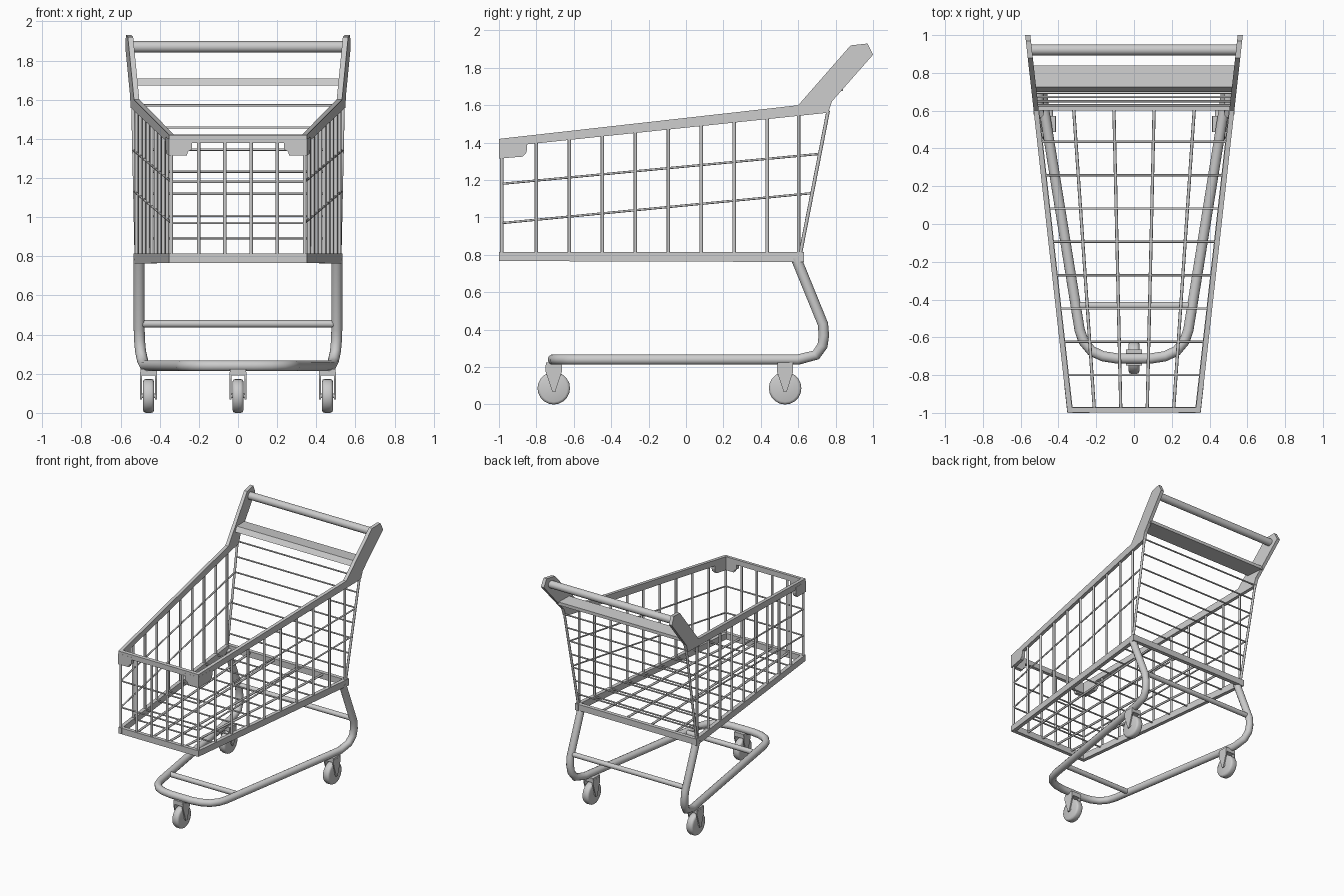
import bpy, bmesh, math
from mathutils import Vector, Matrix

if "Cube" in bpy.data.objects:
    bpy.data.objects.remove(bpy.data.objects["Cube"])


def finish(name, bm, smooth=False):
    bmesh.ops.recalc_face_normals(bm, faces=bm.faces)
    me = bpy.data.meshes.new(name)
    bm.to_mesh(me)
    bm.free()
    ob = bpy.data.objects.new(name, me)
    bpy.context.collection.objects.link(ob)
    if smooth:
        bpy.ops.object.select_all(action='DESELECT')
        ob.select_set(True)
        bpy.context.view_layer.objects.active = ob
        bpy.ops.object.shade_smooth_by_angle(angle=math.radians(50))
    return ob


def prism(name, a, b):
    """Solid between two matching outlines."""
    bm = bmesh.new()
    va, vb = [bm.verts.new(p) for p in a], [bm.verts.new(p) for p in b]
    bm.faces.new(va)
    bm.faces.new(vb[::-1])
    for i in range(len(a)):
        j = (i + 1) % len(a)
        bm.faces.new((va[i], va[j], vb[j], vb[i]))
    return finish(name, bm)


def rods(name, pairs, r, sides=8):
    """Straight round rods between point pairs, all in one object."""
    bm = bmesh.new()
    for a, b in pairs:
        a, b = Vector(a), Vector(b)
        m = Matrix.Translation((a + b) / 2) @ (b - a).to_track_quat('Z', 'Y').to_matrix().to_4x4()
        bmesh.ops.create_cone(bm, cap_ends=True, segments=sides, radius1=r, radius2=r,
                              depth=(b - a).length, matrix=m)
    return finish(name, bm, True)


def half(y):
    """Outer half width of the tapering basket."""
    return 0.352 + 0.112 * (y + 1)


def rim_z(y):
    return 1.40 + 0.105 * (y + 1)


def back_y(z):
    """Leaning back panel."""
    return 0.612 + 0.195 * (z - 0.81)


IN = 0.013  # wire inset from the outer side plane
T = 0.027   # side strip thickness

# Side rims with handle arms, and corner brackets
rim = [(-1, 1.42), (0.6, 1.6), (0.88, 1.92), (0.97, 1.93), (1.0, 1.87),
       (0.78, 1.62), (0.76, 1.56), (-1, 1.375)]
bracket = [(-1, 1.40), (-1, 1.315), (-0.875, 1.325), (-0.855, 1.345), (-0.85, 1.365), (-0.85, 1.41)]
front_bracket = [(0.35, 1.40), (0.35, 1.315), (0.262, 1.315), (0.255, 1.335), (0.235, 1.345), (0.235, 1.40)]
for s, side in ((1, "right"), (-1, "left")):
    for part, prof, e in (("rim_and_handle_arm", rim, 0), ("corner_bracket_side", bracket, 0.001)):
        prism(f"{side}_{part}", [(s * (half(y) + e), y, z) for y, z in prof],
              [(s * (half(y) - T), y, z) for y, z in prof])
    prism(f"{side}_corner_bracket_front", [(s * x, -1.0, z) for x, z in front_bracket],
          [(s * x, -0.972, z) for x, z in front_bracket])

# Front rim
front = [(-0.999, 1.38), (-0.999, 1.42), (-0.972, 1.422), (-0.972, 1.38)]
prism("front_rim", [(-0.35, y, z) for y, z in front], [(0.35, y, z) for y, z in front])

# Bottom frame
for s, side in ((1, "right"), (-1, "left")):
    strip = [(s * half(-1), -1), (s * half(0.632), 0.632), (s * (half(0.632) - 0.03), 0.632), (s * (half(-1) - 0.03), -1)]
    prism(f"{side}_bottom_bar", [(x, y, 0.767 if y < 0 else 0.762) for x, y in strip],
          [(x, y, 0.815) for x, y in strip])
for name, y0, y1 in (("front_bottom_bar", -0.999, -0.97), ("back_bottom_bar", 0.6, 0.631)):
    bar = [(y0, 0.766), (y1, 0.766), (y1, 0.814), (y0, 0.814)]
    w = half(y0) - 0.01
    prism(name, [(-w, y, z) for y, z in bar], [(w, y, z) for y, z in bar])

# Basket wires
ys = [-0.8 + 0.1764 * i for i in range(8)]
uprights, rails, floor, back = [], [], [], []
for s in (1, -1):
    for y in [-0.985] + ys + [0.602]:
        x = s * (half(y) - IN)
        uprights.append(((x, y, 0.8), (x, y, rim_z(y))))
    yb, zb = back_y(1.57), 1.57
    uprights.append(((s * (half(0.61) - IN), back_y(0.8), 0.8), (s * (half(yb) - IN), yb, zb)))
    for z0, z1 in ((0.97, 1.13), (1.18, 1.34)):
        y1 = back_y(z1)
        rails.append(((s * (half(-0.985) - IN), -0.985, z0), (s * (half(y1) - IN), y1, z1)))
for f in (-0.6, -0.2, 0.2, 0.6):
    xf = f * 0.335
    uprights.append(((xf, -0.985, 0.8), (xf, -0.985, 1.39)))
    floor.append(((f * 0.35, -0.98, 0.8), (f * half(0.61), 0.61, 0.8)))
for z in (0.97, 1.18):
    rails.append(((-0.34, -0.985, z), (0.34, -0.985, z)))
for y in ys:
    w = half(y) - IN
    rails.append(((-w, y, 0.803), (w, y, 0.803)))
for i in range(7):
    z = 0.893 + 0.113 * i
    y = back_y(z)
    w = half(y) - IN
    back.append(((-w, y, z), (w, y, z)))
rods("upright_wires", uprights, 0.0095)
rods("cross_wires", rails, 0.006)
rods("floor_wires", floor, 0.0085)
rods("back_wires", back, 0.006)

# Handle bar and slab below it
rods("handle_bar", [((-0.55, 0.922, 1.87), (0.55, 0.922, 1.87))], 0.029, 16)
slab = [(0.70, 1.672), (0.726, 1.708), (0.84, 1.70), (0.84, 1.675)]
prism("handle_shelf", [(-half(y) + 0.015, y, z) for y, z in slab], [(half(y) - 0.015, y, z) for y, z in slab])

# Bent tube undercarriage
path = [(0.505, 0.587, 0.785), (0.505, 0.732, 0.43), (0.503, 0.737, 0.37), (0.498, 0.73, 0.315),
        (0.487, 0.695, 0.265), (0.475, 0.60, 0.24), (0.288, -0.56, 0.24), (0.268, -0.62, 0.24),
        (0.225, -0.672, 0.24), (0.165, -0.70, 0.24), (0.09, -0.712, 0.24)]
full = path + [(-x, y, z) for x, y, z in reversed(path)]
cu = bpy.data.curves.new("base_tube", 'CURVE')
cu.dimensions = '3D'
cu.bevel_depth = 0.028
cu.bevel_resolution = 4
cu.use_fill_caps = True
sp = cu.splines.new('POLY')
sp.points.add(len(full) - 1)
for p, co in zip(sp.points, full):
    p.co = (*co, 1)
sp.use_smooth = True
bpy.context.collection.objects.link(bpy.data.objects.new("base_tube", cu))
rods("rear_cross_bar", [((-0.5, 0.72, 0.455), (0.5, 0.72, 0.455))], 0.019, 12)
rods("front_cross_bar", [((-0.3, -0.432, 0.24), (0.3, -0.432, 0.24))], 0.02, 12)

# Caster wheels with forks
for name, cx, cy in (("front", 0, -0.707), ("rear_right", 0.457, 0.53), ("rear_left", -0.457, 0.53)):
    bm = bmesh.new()
    bmesh.ops.create_cone(bm, cap_ends=True, segments=20, radius1=0.087, radius2=0.087, depth=0.056,
                          matrix=Matrix.Translation((cx, cy, 0.087)) @ Matrix.Rotation(math.pi / 2, 4, 'Y'))
    edges = [e for e in bm.edges if abs(e.verts[0].co.x - e.verts[1].co.x) < 1e-4]
    bmesh.ops.bevel(bm, geom=edges, offset=0.014, segments=2, profile=0.5, affect='EDGES')
    finish(name + "_wheel", bm, True)
    rods(name + "_axle", [((cx - 0.042, cy, 0.087), (cx + 0.042, cy, 0.087))], 0.012)
    prong = [(-0.043, 0.21), (0.043, 0.21), (0.043, 0.175), (0.008, 0.068), (-0.008, 0.068), (-0.043, 0.175)]
    for s in (1, -1):
        prism(name + "_fork_prong", [(cx + s * 0.043, cy + y, z) for y, z in prong],
              [(cx + s * 0.034, cy + y, z) for y, z in prong])
    top = [(-0.042, -0.042), (0.042, -0.042), (0.042, 0.042), (-0.042, 0.042)]
    prism(name + "_fork_top", [(cx + x, cy + y, 0.19) for x, y in top], [(cx + x, cy + y, 0.225) for x, y in top])
